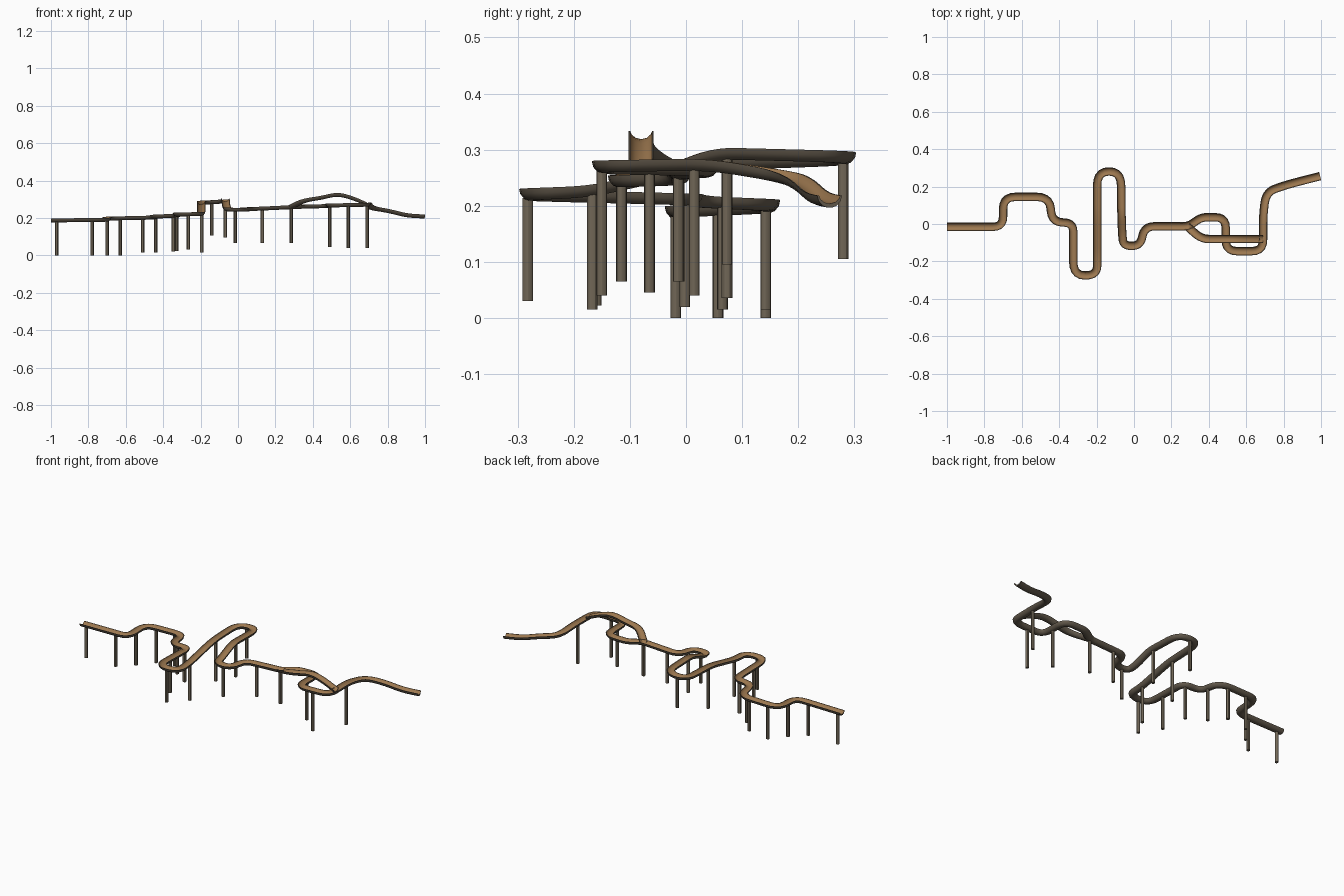
import bpy, bmesh, math
from mathutils import Vector

if "Cube" in bpy.data.objects:
    bpy.data.objects.remove(bpy.data.objects["Cube"])


def material(name, rgb):
    m = bpy.data.materials.new(name)
    m.diffuse_color = (*rgb, 1)
    m.use_nodes = True
    m.node_tree.nodes["Principled BSDF"].inputs["Base Color"].default_value = m.diffuse_color
    return m


WOOD = material("brown_wood", (0.34, 0.19, 0.08))
UNDER = material("dark_underside", (0.13, 0.105, 0.075))
POST = material("grey_brown_post", (0.165, 0.135, 0.095))

# Trough cross-section (sideways, up): outer shell, then inner channel
OUTER = [(-.0225, 0), (-.0205, -.009), (-.013, -.018), (-.005, -.021),
         (.005, -.021), (.013, -.018), (.0205, -.009), (.0225, 0)]
INNER = [(.0195, 0), (.017, -.006), (.010, -.012), (0, -.0145),
         (-.010, -.012), (-.017, -.006), (-.0195, 0)]


def rounded_path(corners, steps=5):
    """Turn corner points (x, y, z, radius) into a path with rounded bends."""
    pts = [Vector(c[:3]) for c in corners]
    out = [pts[0]]
    for i in range(1, len(pts) - 1):
        p, r = pts[i], corners[i][3]
        a, b = pts[i - 1] - p, pts[i + 1] - p
        a = p + a.normalized() * min(r, a.length * .49)
        b = p + b.normalized() * min(r, b.length * .49)
        for k in range(steps + 1):
            t = k / steps
            out.append(a * (1 - t) ** 2 + p * 2 * t * (1 - t) + b * t * t)
    out.append(pts[-1])
    return out


def finish(bm, name, mats):
    bmesh.ops.recalc_face_normals(bm, faces=bm.faces)
    me = bpy.data.meshes.new(name)
    bm.to_mesh(me)
    bm.free()
    ob = bpy.data.objects.new(name, me)
    bpy.context.collection.objects.link(ob)
    for m in mats:
        me.materials.append(m)
    bpy.ops.object.select_all(action='DESELECT')
    ob.select_set(True)
    bpy.context.view_layer.objects.active = ob
    bpy.ops.object.shade_smooth_by_angle(angle=math.radians(30))


def trough(name, corners):
    """Sweep the trough section along a path, keeping it level."""
    path = rounded_path(corners)
    profile = OUTER + INNER
    n = len(profile)
    bm = bmesh.new()
    rings = []
    for i, p in enumerate(path):
        d = path[min(i + 1, len(path) - 1)] - path[max(i - 1, 0)]
        side = Vector((d.y, -d.x, 0)).normalized()
        rings.append([bm.verts.new(p + side * s + Vector((0, 0, h)))
                      for s, h in profile])
    for r0, r1 in zip(rings, rings[1:]):
        for j in range(n):
            k = (j + 1) % n
            f = bm.faces.new((r0[j], r0[k], r1[k], r1[j]))
            # channel is wood, shell and rims are dark
            f.material_index = 0 if len(OUTER) <= j < n - 1 else 1
    for r in (rings[0], rings[-1]):
        bm.faces.new(r).material_index = 1
    finish(bm, name, (WOOD, UNDER))
    return path


# Main winding track
main = trough("main_track", [
    (-1, -.015, .197), (-.70, -.015, .200, .055), (-.70, .145, .207, .065),
    (-.45, .145, .212, .07), (-.44, .012, .218, .06), (-.325, .005, .222, .045),
    (-.325, -.275, .229, .075), (-.197, -.275, .231, .075),
    (-.197, -.17, .236, .04), (-.197, .05, .284, .06),
    (-.197, .281, .292, .075), (-.07, .281, .298, .075),
    (-.067, .05, .304, .04), (-.063, -.06, .262, .03),
    (-.055, -.117, .254, .05), (.035, -.117, .254, .05),
    (.055, -.012, .257, .055), (.29, -.013, .268, .03),
    (.36, .036, .271, .03), (.49, .036, .274, .055), (.49, -.145, .277, .06),
    (.69, -.145, .281, .06), (.69, .04, .284, .05), (.705, .17, .263, .06),
    (.80, .205, .249, .06), (.90, .232, .223, .05), (.995, .256, .218)])

# Raised bypass that arches over the loop and rejoins
trough("arched_bypass", [
    (.285, -.013, .268), (.36, -.08, .305, .05), (.44, -.08, .317, .03),
    (.535, -.08, .339, .07), (.62, -.08, .314, .04), (.69, -.08, .283)])

# Support posts: x, y, foot height; tops meet the track's underside
POSTS = [(-.97, -.018, 0), (-.78, -.018, 0), (-.70, .057, 0), (-.63, .142, 0),
         (-.51, .142, .015), (-.44, .065, .015), (-.345, -.002, .02),
         (-.327, -.16, .022), (-.265, -.282, .03), (-.195, -.167, .015),
         (-.195, .073, .036), (-.14, .28, .105), (-.067, .073, .095),
         (-.015, -.115, .065), (.13, -.012, .065), (.285, -.014, .065),
         (.49, -.065, .045), (.59, -.15, .04), (.69, .015, .04)]


def track_height(x, y):
    best = (9, 0)
    for a, b in zip(main, main[1:]):
        d = b - a
        t = ((x - a.x) * d.x + (y - a.y) * d.y) / max(d.x ** 2 + d.y ** 2, 1e-9)
        p = a + d * max(0, min(1, t))
        best = min(best, (math.hypot(p.x - x, p.y - y), p.z))
    return best[1]


for i, (x, y, foot) in enumerate(POSTS, 1):
    top = track_height(x, y) - .0165
    bm = bmesh.new()
    bmesh.ops.create_cone(bm, cap_ends=True, segments=12, radius1=.0095,
                          radius2=.0095, depth=top - foot)
    bmesh.ops.translate(bm, vec=(x, y, (top + foot) / 2), verts=bm.verts)
    finish(bm, f"support_post_{i}", (POST,))
